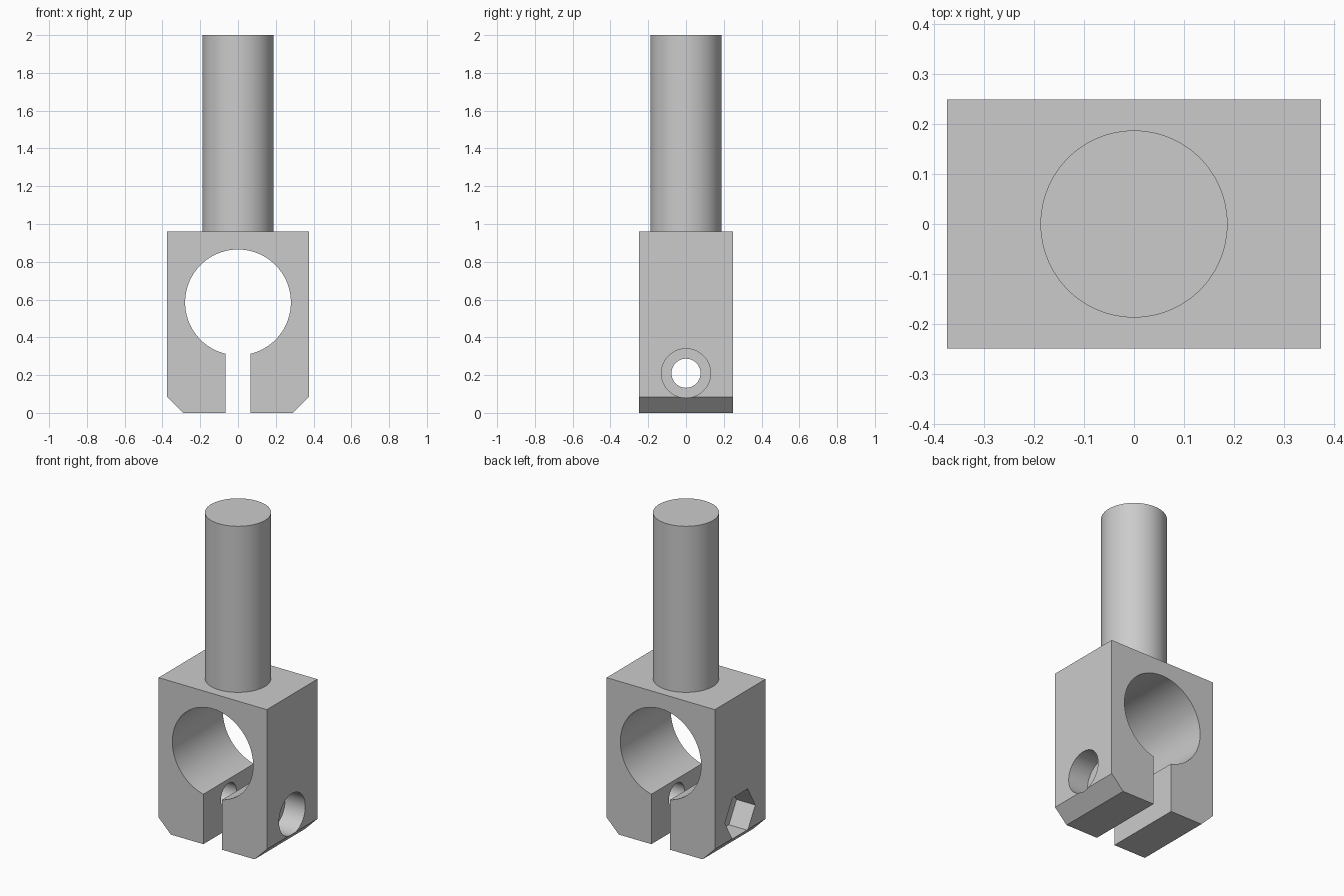
import bpy, bmesh, math
from mathutils import Matrix

if "Cube" in bpy.data.objects:
    bpy.data.objects.remove(bpy.data.objects["Cube"])

W, D, H = 0.375, 0.25, 0.96      # block half width, half depth, height
BORE_R, BORE_Z = 0.28, 0.585
SLOT, CHAMFER = 0.065, 0.085
BOLT_Z = 0.21

steel = bpy.data.materials.new("plain grey")
steel.diffuse_color = (0.6, 0.6, 0.6, 1)
steel.use_nodes = True
steel.node_tree.nodes["Principled BSDF"].inputs["Base Color"].default_value = steel.diffuse_color


def finish(name, bm):
    bmesh.ops.recalc_face_normals(bm, faces=bm.faces)
    me = bpy.data.meshes.new(name)
    bm.to_mesh(me)
    bm.free()
    ob = bpy.data.objects.new(name, me)
    bpy.context.collection.objects.link(ob)
    me.materials.append(steel)
    return ob


def cylinder(name, r, length, centre, axis='Z', sides=96):
    bm = bmesh.new()
    rot = Matrix.Rotation(math.pi / 2, 4, 'Y') if axis == 'X' else Matrix()
    bmesh.ops.create_cone(bm, cap_ends=True, segments=sides, radius1=r, radius2=r,
                          depth=length, matrix=Matrix.Translation(centre) @ rot)
    return finish(name, bm)


def smooth(ob):
    bpy.ops.object.select_all(action='DESELECT')
    ob.select_set(True)
    bpy.context.view_layer.objects.active = ob
    bpy.ops.object.shade_smooth_by_angle(angle=math.radians(30))


# Clamp block: chamfered outline with the bore and slot as one keyhole profile
a0 = math.asin(SLOT / BORE_R)
steps = 96
outline = [(-SLOT, 0), (-W + CHAMFER, 0), (-W, CHAMFER), (-W, H),
           (W, H), (W, CHAMFER), (W - CHAMFER, 0), (SLOT, 0)]
for i in range(steps + 1):
    a = -math.pi / 2 + a0 + (2 * math.pi - 2 * a0) * i / steps
    outline.append((BORE_R * math.cos(a), BORE_Z + BORE_R * math.sin(a)))
bm = bmesh.new()
face = bm.faces.new([bm.verts.new((x, -D, z)) for x, z in outline])
ext = bmesh.ops.extrude_face_region(bm, geom=[face])
bmesh.ops.translate(bm, vec=(0, 2 * D, 0),
                    verts=[v for v in ext["geom"] if isinstance(v, bmesh.types.BMVert)])
block = finish("clamp_block", bm)

# Bolt hole, round head recess on the right, hexagonal nut recess on the left
cutters = [
    cylinder("bolt_hole_cutter", 0.077, 1.0, (0, 0, BOLT_Z), 'X', 48),
    cylinder("head_recess_cutter", 0.13, 0.28, (W, 0, BOLT_Z), 'X', 64),
    cylinder("nut_recess_cutter", 0.15, 0.26, (-W, 0, BOLT_Z), 'X', 6),
]
# turn the hexagon so its corners point front and back
nut = cutters[2].data
if max(v.co.y for v in nut.vertices) < 0.14:
    c = Matrix.Translation((0, 0, BOLT_Z))
    nut.transform(c @ Matrix.Rotation(math.pi / 6, 4, 'X') @ c.inverted())

for cut in cutters:
    mod = block.modifiers.new(cut.name, 'BOOLEAN')
    mod.operation = 'DIFFERENCE'
    mod.solver = 'EXACT'
    mod.object = cut
bpy.context.view_layer.update()
dg = bpy.context.evaluated_depsgraph_get()
block_mesh = bpy.data.meshes.new_from_object(block.evaluated_get(dg))
block.modifiers.clear()
block.data = block_mesh
for cut in cutters:
    bpy.data.objects.remove(cut)
smooth(block)

# Round shaft standing on the block
shaft = cylinder("shaft", 0.1875, 2 - H, (0, 0, (2 + H) / 2))
smooth(shaft)
